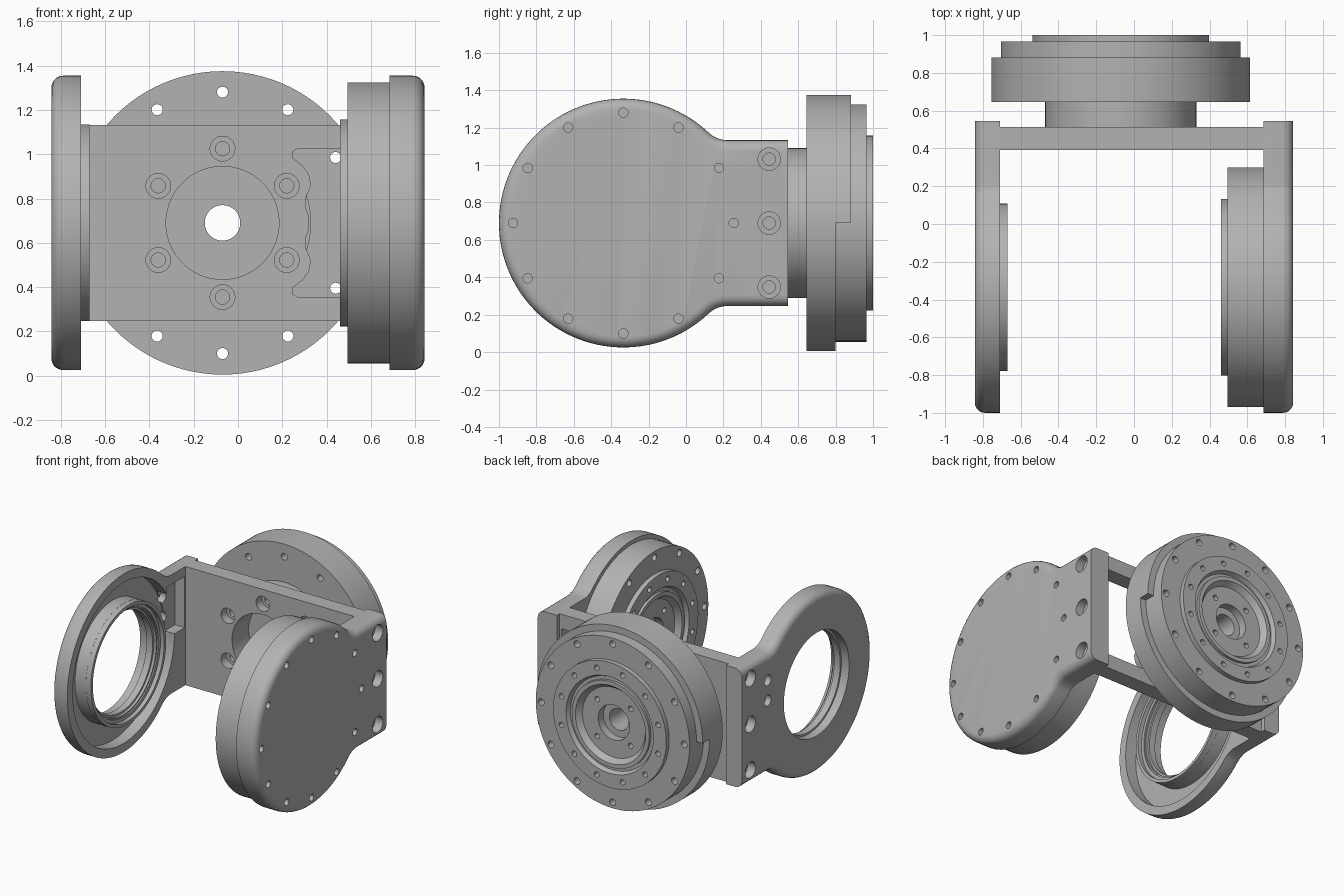
import bpy, bmesh
from math import sin, cos, pi, radians, atan2, hypot
from mathutils import Vector

if "Cube" in bpy.data.objects:
    bpy.data.objects.remove(bpy.data.objects["Cube"], do_unlink=True)

grey = bpy.data.materials.new("machined_grey")
grey.use_nodes = True
grey.diffuse_color = (0.45, 0.45, 0.45, 1)
grey.node_tree.nodes["Principled BSDF"].inputs["Base Color"].default_value = (0.45, 0.45, 0.45, 1)

X, Y = Vector((1, 0, 0)), Vector((0, 1, 0))
MID = 0.69                                # height of both axes
ARM_AXIS = Vector((0, -0.335, MID))       # axis along x
REAR_AXIS = Vector((-0.07, 0, MID))       # axis along y


def finish(bm, name):
    bmesh.ops.recalc_face_normals(bm, faces=bm.faces)
    me = bpy.data.meshes.new(name)
    bm.to_mesh(me)
    bm.free()
    me.materials.append(grey)
    ob = bpy.data.objects.new(name, me)
    bpy.context.collection.objects.link(ob)
    return ob


def lathe(bm, profile, origin, axis, n=96, arc=2 * pi):
    """Turn a closed (radius, height) profile about an axis through origin."""
    u = Vector((0, 0, 1)).cross(axis)
    v = Vector((0, 0, 1))
    full = arc > 6
    rings = []
    for i in range(n if full else n + 1):
        a = arc * i / n
        d = u * cos(a) + v * sin(a)
        rings.append([bm.verts.new(origin + d * r + axis * h) for r, h in profile])
    for i in range(n):
        p, q = rings[i], rings[(i + 1) % len(rings)]
        for j in range(len(profile)):
            k = (j + 1) % len(profile)
            if profile[j][0] + profile[k][0] > 0:
                bm.faces.new((p[j], p[k], q[k], q[j]))
    if not full:
        bm.faces.new(rings[0])
        bm.faces.new(rings[-1])
    bmesh.ops.remove_doubles(bm, verts=bm.verts, dist=1e-5)


def prism(bm, points, direction):
    bottom = bm.faces.new([bm.verts.new(p) for p in points])
    res = bmesh.ops.extrude_face_region(bm, geom=[bottom])
    new = [g for g in res["geom"] if isinstance(g, bmesh.types.BMVert)]
    bmesh.ops.translate(bm, verts=new, vec=direction)


def box(bm, lo, hi):
    pts = [(lo[0], lo[1]), (hi[0], lo[1]), (hi[0], hi[1]), (lo[0], hi[1])]
    prism(bm, [Vector((x, y, lo[2])) for x, y in pts], Vector((0, 0, hi[2] - lo[2])))


def drill(bm, origin, axis, h0, h1, r, n=24):
    lathe(bm, [(0, h0), (r, h0), (r, h1), (0, h1)], origin, axis, n)


def counterbore(bm, origin, axis, start, step, end, big, small):
    lathe(bm, [(0, start), (big, start), (big, step), (small, step), (small, end), (0, end)],
          origin, axis, 32)


def circle_points(center, axis, radius, count, phase=0.0):
    u = Vector((0, 0, 1)).cross(axis)
    for i in range(count):
        a = phase + 2 * pi * i / count
        yield center + u * radius * cos(a) + Vector((0, 0, radius * sin(a)))


def cut(ob, bm):
    cutter = finish(bm, "cutter")
    cutter.hide_render = True
    mod = ob.modifiers.new("cut", "BOOLEAN")
    mod.operation, mod.solver, mod.object = "DIFFERENCE", "EXACT", cutter
    bpy.context.view_layer.objects.active = ob
    bpy.ops.object.modifier_apply(modifier=mod.name)
    bpy.data.objects.remove(cutter, do_unlink=True)


def arm(name, x_in, x_out):
    """Round plate with a filleted neck and a softened outer edge."""
    R, half, f, cy = 0.665, 0.443, 0.15, ARM_AXIS.y
    dz = half + f
    dy = ((R + f) ** 2 - dz ** 2) ** 0.5
    a0 = atan2(dz, dy)
    upper = [(0.545, half)]
    for i in range(9):
        a = -pi / 2 - (pi / 2 - a0) * i / 8
        upper.append((cy + dy + f * cos(a), dz + f * sin(a)))
    for i in range(1, 49):
        a = a0 + (pi - a0) * i / 48
        upper.append((cy + R * cos(a), R * sin(a)))
    outline = upper + [(y, -z) for y, z in reversed(upper[:-1])]
    bm = bmesh.new()
    prism(bm, [Vector((x_in, y, MID + z)) for y, z in outline], X * (x_out - x_in))
    edges = [e for e in bm.edges
             if all(abs(v.co.x - x_out) < 1e-4 for v in e.verts)
             and not all(v.co.y > 0.54 for v in e.verts)]
    bmesh.ops.bevel(bm, geom=edges, offset=0.055, segments=5, profile=0.5, affect="EDGES")
    return finish(bm, name)


def face_profile(top):
    """Stepped output face shared by both drives, from rim to bore."""
    return [(0.635, top - 0.035), (0.467, top - 0.035), (0.467, top), (0.36, top),
            (0.345, top - 0.03), (0.32, top - 0.03), (0.32, top - 0.01), (0.29, top - 0.01),
            (0.26, top - 0.05), (0.13, top - 0.05), (0.13, top - 0.11)]


def drill_face(ob, center, axis, top, rim_depth):
    bm = bmesh.new()
    for p in circle_points(center, axis, 0.59, 12):
        drill(bm, p, axis, top - rim_depth, top + 0.02, 0.025)
    for p in circle_points(center, axis, 0.413, 12, radians(15)):
        drill(bm, p, axis, top - 0.06, top + 0.02, 0.02, 16)
    for p in circle_points(center, axis, 0.195, 4, pi / 4):
        drill(bm, p, axis, top - 0.1, top + 0.02, 0.02, 16)
    cut(ob, bm)


# Left-hand end: cover arm carrying a drive
drive_arm = arm("drive_arm", 0.685, 0.843)
bm = bmesh.new()
for p in circle_points(ARM_AXIS, X, 0.59, 12):
    drill(bm, p, X, 0.79, 0.88, 0.025)
for z in (-0.342, 0, 0.342):
    counterbore(bm, Vector((0, 0.445, MID + z)), X, 0.88, 0.78, 0.66, 0.06, 0.033)
cut(drive_arm, bm)

# Side drive facing inward
bm = bmesh.new()
lathe(bm, [(0, -0.69), (0.635, -0.69)] + face_profile(-0.46) + [(0, -0.57)], ARM_AXIS, -X)
side_drive = finish(bm, "side_drive")
drill_face(side_drive, ARM_AXIS, -X, -0.46, 0.1)

# Opposite arm: open bearing ring
ring_arm = arm("ring_arm", -0.71, -0.843)
bm = bmesh.new()
drill(bm, ARM_AXIS, X, -0.9, -0.6, 0.385, 96)
cut(ring_arm, bm)
bm = bmesh.new()
lathe(bm, [(0.445, -0.8), (0.6, -0.8), (0.6, -0.6), (0.445, -0.6)], ARM_AXIS, X)
cut(ring_arm, bm)
bm = bmesh.new()
box(bm, (-0.79, 0.17, 0.68), (-0.6, 0.385, 1.06))
cut(ring_arm, bm)
bm = bmesh.new()
for z in (-0.342, 0, 0.342):
    counterbore(bm, Vector((0, 0.445, MID + z)), X, -0.88, -0.78, -0.66, 0.06, 0.033)
for z in (0.79, 0.94):
    drill(bm, Vector((0, 0.24, z)), X, -0.9, -0.6, 0.04)
cut(ring_arm, bm)

# Bearing collar with an inner shoulder
bm = bmesh.new()
lathe(bm, [(0.37, -0.78), (0.444, -0.78), (0.444, -0.67), (0.42, -0.67), (0.42, -0.7),
           (0.395, -0.7), (0.395, -0.73), (0.37, -0.73)], ARM_AXIS, X)
finish(bm, "bearing_collar")

# Cross plate joining the arms
bm = bmesh.new()
box(bm, (-0.71, 0.393, MID - 0.443), (0.685, 0.513, MID + 0.443))
cross_plate = finish(bm, "cross_plate")
bm = bmesh.new()
drill(bm, REAR_AXIS, Y, 0.3, 0.6, 0.255, 96)
for p in circle_points(REAR_AXIS, Y, 0.335, 6, pi / 6):
    counterbore(bm, p, Y, 0.35, 0.46, 0.6, 0.056, 0.032)
cut(cross_plate, bm)

# Cable window with a scalloped edge
half = [(0.67, 0.335), (0.27, 0.335), (0.245, 0.32), (0.245, 0.295), (0.29, 0.26),
        (0.32, 0.22), (0.33, 0.17), (0.305, 0.11), (0.305, 0.07), (0.32, 0.03)]
bm = bmesh.new()
prism(bm, [Vector((x, 0.3, MID + z)) for x, z in half + [(x, -z) for x, z in reversed(half)]], Y * 0.3)
cut(cross_plate, bm)

# Rear drive with neck, flange and through bore
bm = bmesh.new()
lathe(bm, [(0.08, 0.59), (0.255, 0.59), (0.255, 0.513), (0.4, 0.513), (0.4, 0.645),
           (0.685, 0.645), (0.685, 0.8), (0.635, 0.8)] + face_profile(1.0) + [(0.08, 0.89)],
      REAR_AXIS, Y)
rear_drive = finish(bm, "rear_drive")
drill_face(rear_drive, REAR_AXIS, Y, 1.0, 0.4)

# Raised upper half of the flange rim
bm = bmesh.new()
lathe(bm, [(0.63, 0.79), (0.685, 0.79), (0.685, 0.882), (0.63, 0.882)], REAR_AXIS, Y, 48, pi)
finish(bm, "upper_rim")

# Smooth turned surfaces, sharp machined edges
bpy.ops.object.select_all(action="DESELECT")
for ob in bpy.context.scene.objects:
    if ob.type == "MESH":
        ob.select_set(True)
        bpy.context.view_layer.objects.active = ob
bpy.ops.object.shade_smooth_by_angle(angle=radians(30))
